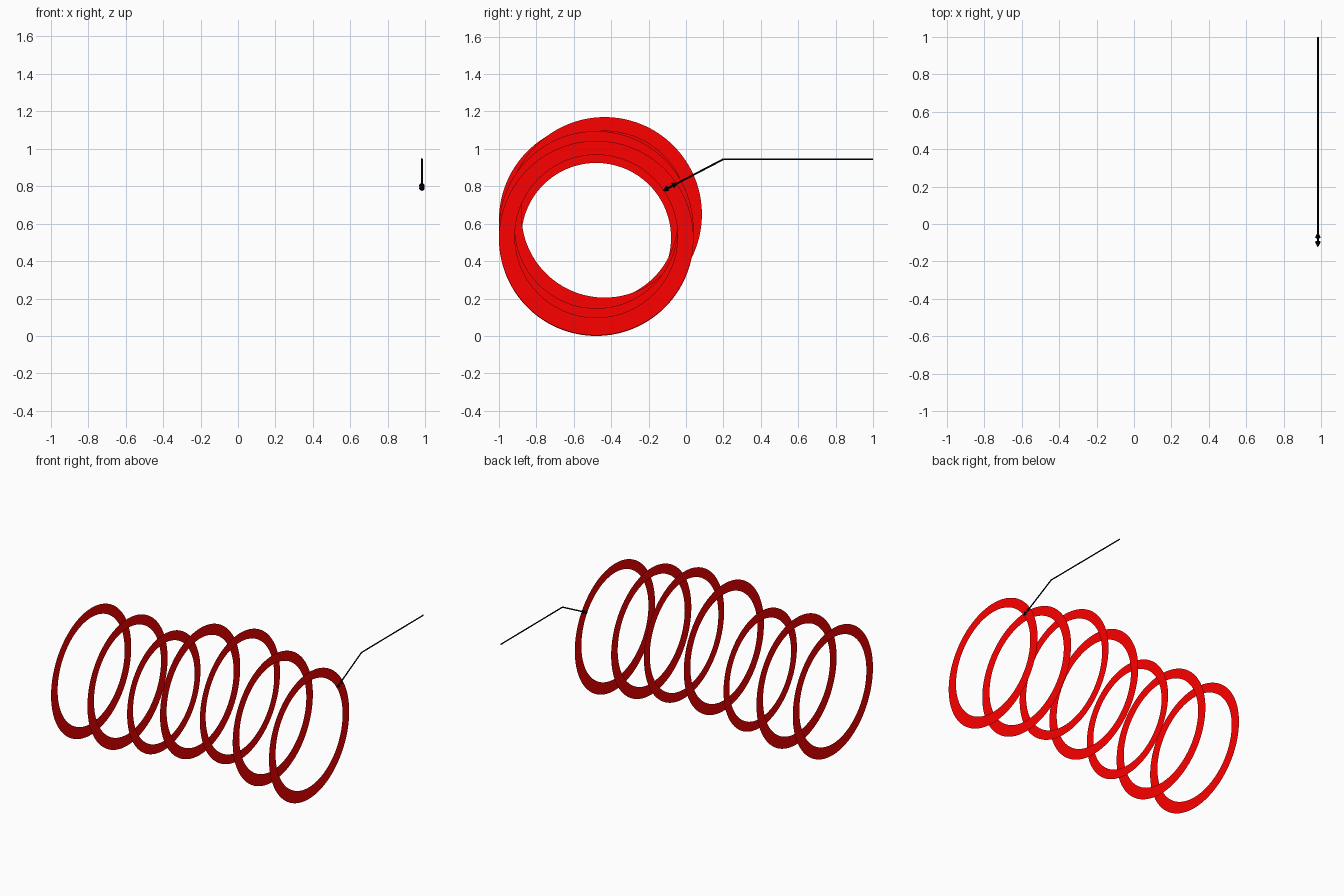
import bpy, bmesh, math
from mathutils import Vector

if "Cube" in bpy.data.objects:
    bpy.data.objects.remove(bpy.data.objects["Cube"])


def material(name, rgb):
    m = bpy.data.materials.new(name)
    m.diffuse_color = (*rgb, 1)
    m.use_nodes = True
    m.node_tree.nodes["Principled BSDF"].inputs["Base Color"].default_value = m.diffuse_color
    return m


RED = material("red", (1.0, 0.0, 0.0))
BLACK = material("black", (0.0, 0.0, 0.0))


def finish(bm, name, mat):
    me = bpy.data.meshes.new(name)
    bm.to_mesh(me)
    bm.free()
    me.materials.append(mat)
    ob = bpy.data.objects.new(name, me)
    bpy.context.collection.objects.link(ob)
    return ob


def flat_ring(name, x, y, z, outer, inner, lift, n=128):
    # lift raises the hole slightly above the ring's centre
    bm = bmesh.new()
    loops = []
    for r, dz in ((outer, 0), (inner, lift)):
        loops.append([bm.verts.new((x, y + r * math.cos(2 * math.pi * i / n),
                                    z + dz + r * math.sin(2 * math.pi * i / n)))
                      for i in range(n)])
    a, b = loops
    for i in range(n):
        j = (i + 1) % n
        bm.faces.new((a[i], a[j], b[j], b[i]))
    return finish(bm, name, RED)


def rod(name, p, q, r1, r2, n=12):
    p, q = Vector(p), Vector(q)
    d = q - p
    bm = bmesh.new()
    bmesh.ops.create_cone(bm, cap_ends=True, segments=n, radius1=r1, radius2=r2,
                          depth=d.length)
    bm.transform(d.to_track_quat('Z', 'Y').to_matrix().to_4x4())
    bmesh.ops.translate(bm, verts=bm.verts, vec=(p + q) / 2)
    return finish(bm, name, BLACK)


# Seven thin flat rings in a row: centre y, centre z, outer and inner radius, hole lift
X = 0.982
X_FAR = -0.998
rings = [
    (-0.48, 0.52, 0.52, 0.435, 0.008),
    (-0.48, 0.52, 0.52, 0.435, 0.008),
    (-0.48, 0.525, 0.476, 0.40, 0.0),
    (-0.48, 0.62, 0.52, 0.435, 0.0),
    (-0.435, 0.65, 0.52, 0.445, 0.0),
    (-0.48, 0.575, 0.52, 0.435, 0.008),
    (-0.48, 0.523, 0.52, 0.435, 0.01),
]
for i, (y, z, ro, ri, lift) in enumerate(rings):
    flat_ring(f"flat_ring_{i + 1}", X_FAR + (X - X_FAR) * i / 6, y, z, ro, ri, lift)

# Dimension leader: underline, slanted line and two opposing arrowheads
corner = Vector((X, 0.2, 0.945))
tip_in = Vector((X, -0.125, 0.775))
d = (corner - tip_in).normalized()
tip_out = tip_in + d * 0.093
W = 0.005
rod("leader_underline", corner, (X, 1.0, 0.945), W, W)
rod("leader_slanted_line", tip_in + d * 0.01, corner, W, W)
rod("inner_arrowhead", tip_in + d * 0.032, tip_in, 0.015, 0)
rod("outer_arrowhead", tip_out - d * 0.032, tip_out, 0.015, 0)
